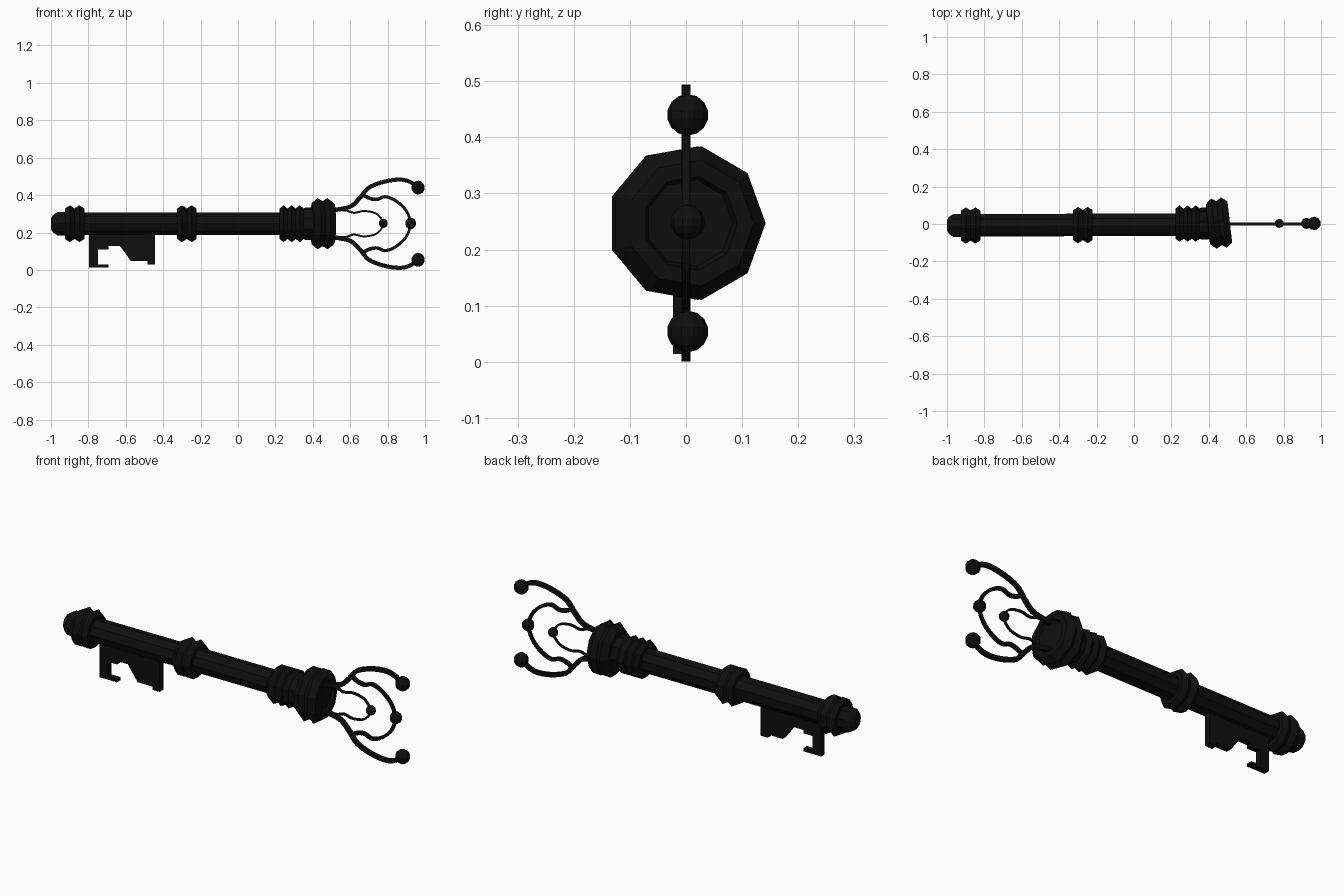
import bpy, bmesh, math
from mathutils import Vector, Matrix

if "Cube" in bpy.data.objects:
    bpy.data.objects.remove(bpy.data.objects["Cube"])

CZ = 0.247   # height of the key axis
iron = bpy.data.materials.new("black_iron")
iron.diffuse_color = (0.0045, 0.0045, 0.0045, 1)
iron.use_nodes = True
iron.node_tree.nodes["Principled BSDF"].inputs["Base Color"].default_value = iron.diffuse_color


def finish(name, bm):
    bmesh.ops.recalc_face_normals(bm, faces=bm.faces)
    me = bpy.data.meshes.new(name)
    bm.to_mesh(me)
    bm.free()
    me.materials.append(iron)
    ob = bpy.data.objects.new(name, me)
    bpy.context.collection.objects.link(ob)
    return ob


def turned(name, profile, sides=9, tilt=0.0, flip=False):
    """Lathe an (x, radius) profile about the key axis, capped at both ends."""
    bm = bmesh.new()
    xm = (profile[0][0] + profile[-1][0]) / 2
    rot = Matrix.Rotation(tilt, 3, 'Z')
    rings = []
    for x, r in profile:
        ring = []
        for i in range(sides):
            a = math.tau * i / sides + (math.pi if flip else 0)
            p = rot @ Vector((x - xm, r * math.cos(a), r * math.sin(a)))
            drift = -0.006 * (0.5 - x) / 1.5
            ring.append(bm.verts.new((p.x + xm, p.y + drift, p.z + CZ)))
        rings.append(ring)
    for a, b in zip(rings, rings[1:]):
        for i in range(sides):
            j = (i + 1) % sides
            bm.faces.new((a[i], a[j], b[j], b[i]))
    bm.faces.new(rings[0])
    bm.faces.new(rings[-1])
    return finish(name, bm)


def collar(name, x0, x1, ridges, r_low, r_high, flip=False):
    """Ring with a row of pointed ridges."""
    step = (x1 - x0) / ridges
    prof = [(x0, 0.05), (x0, r_low)]
    for k in range(ridges):
        prof += [(x0 + (k + 0.5) * step, r_high), (x0 + (k + 1) * step, r_low)]
    prof.append((x1, 0.05))
    return turned(name, prof, flip=flip)


def smooth_path(pts, n=4):
    """Catmull-Rom samples through (x, z) points."""
    v = [Vector(p) for p in pts]
    v = [2 * v[0] - v[1]] + v + [2 * v[-1] - v[-2]]
    out = []
    for a, b, c, d in zip(v, v[1:], v[2:], v[3:]):
        for k in range(n):
            t = k / n
            out.append(0.5 * (2 * b + (c - a) * t + (2 * a - 5 * b + 4 * c - d) * t * t
                              + (3 * b - a - 3 * c + d) * t ** 3))
    return out + [v[-2]]


def wire(name, pts, w0, w1, depth, side):
    """Tapered square wire swept in the xz plane; side mirrors it about the axis."""
    path = smooth_path(pts)
    bm = bmesh.new()
    rings = []
    for i, p in enumerate(path):
        t = (path[min(i + 1, len(path) - 1)] - path[max(i - 1, 0)]).normalized()
        nrm = Vector((-t.y, t.x))
        w = w0 + (w1 - w0) * i / (len(path) - 1)
        ring = []
        for s, y in ((1, 1), (1, -1), (-1, -1), (-1, 1)):
            q = p + nrm * w * s
            ring.append(bm.verts.new((q.x, y * depth, CZ + side * q.y)))
        rings.append(ring)
    for a, b in zip(rings, rings[1:]):
        for i in range(4):
            j = (i + 1) % 4
            bm.faces.new((a[i], a[j], b[j], b[i]))
    bm.faces.new(rings[0])
    bm.faces.new(rings[-1])
    return finish(name, bm)


def ball(name, x, z, r):
    bm = bmesh.new()
    bmesh.ops.create_uvsphere(bm, u_segments=10, v_segments=7, radius=r,
                              matrix=Matrix.Translation((x, 0.003, CZ + z)))
    return finish(name, bm)


# shaft with rounded tip
turned("shaft", [(-1.0, 0.028), (-0.99, 0.046), (-0.965, 0.064), (-0.90, 0.064),
                 (-0.89, 0.062), (0.40, 0.062)], flip=True)

# ridged collars
collar("tip_collar", -0.925, -0.822, 2, 0.083, 0.100, True)
collar("middle_collar", -0.325, -0.222, 2, 0.083, 0.100, True)
collar("upper_collar", 0.222, 0.352, 3, 0.083, 0.100)
turned("neck", [(0.34, 0.078), (0.36, 0.088), (0.41, 0.088)])

# large slanted head with shallow recess at its end
turned("head", [(0.392, 0.06), (0.396, 0.112), (0.428, 0.139), (0.455, 0.122),
                (0.481, 0.139), (0.513, 0.114), (0.513, 0.085), (0.50, 0.078)],
       tilt=math.radians(6.5))

# toothed bit plate
outline = [(-0.797, 0.21), (-0.797, 0.014), (-0.693, 0.014), (-0.693, 0.030),
           (-0.748, 0.030), (-0.748, 0.109), (-0.693, 0.109), (-0.693, 0.127),
           (-0.63, 0.127), (-0.572, 0.047), (-0.485, 0.047), (-0.485, 0.030),
           (-0.443, 0.030), (-0.443, 0.21)]
bm = bmesh.new()
face = bm.faces.new([bm.verts.new((x, -0.023, z)) for x, z in outline])
ext = bmesh.ops.extrude_face_region(bm, geom=[face])
bmesh.ops.translate(bm, vec=(0, 0.031, 0),
                    verts=[g for g in ext["geom"] if isinstance(g, bmesh.types.BMVert)])
finish("bit", bm)

# branching wires of the bow, mirrored above and below the axis
outer = [(0.48, 0.068), (0.535, 0.076), (0.605, 0.094), (0.655, 0.142), (0.70, 0.193),
         (0.78, 0.224), (0.86, 0.236), (0.915, 0.226), (0.96, 0.196)]
middle = [(0.665, 0.155), (0.706, 0.135), (0.745, 0.130), (0.785, 0.144),
          (0.835, 0.128), (0.885, 0.088), (0.912, 0.045), (0.922, 0.0)]
inner = [(0.50, 0.070), (0.572, 0.072), (0.62, 0.058), (0.674, 0.068), (0.735, 0.056),
         (0.768, 0.025), (0.776, 0.0)]
for tag, s in (("upper", 1), ("lower", -1)):
    wire(tag + "_outer_wire", outer, 0.012, 0.0105, 0.008, s)
    wire(tag + "_middle_wire", middle, 0.010, 0.007, 0.007, s)
    wire(tag + "_inner_wire", inner, 0.006, 0.0045, 0.005, s)
    ball(tag + "_ball", 0.963, 0.193 * s, 0.037)
ball("middle_ball", 0.923, 0.002, 0.031)
ball("inner_ball", 0.777, 0.002, 0.025)
